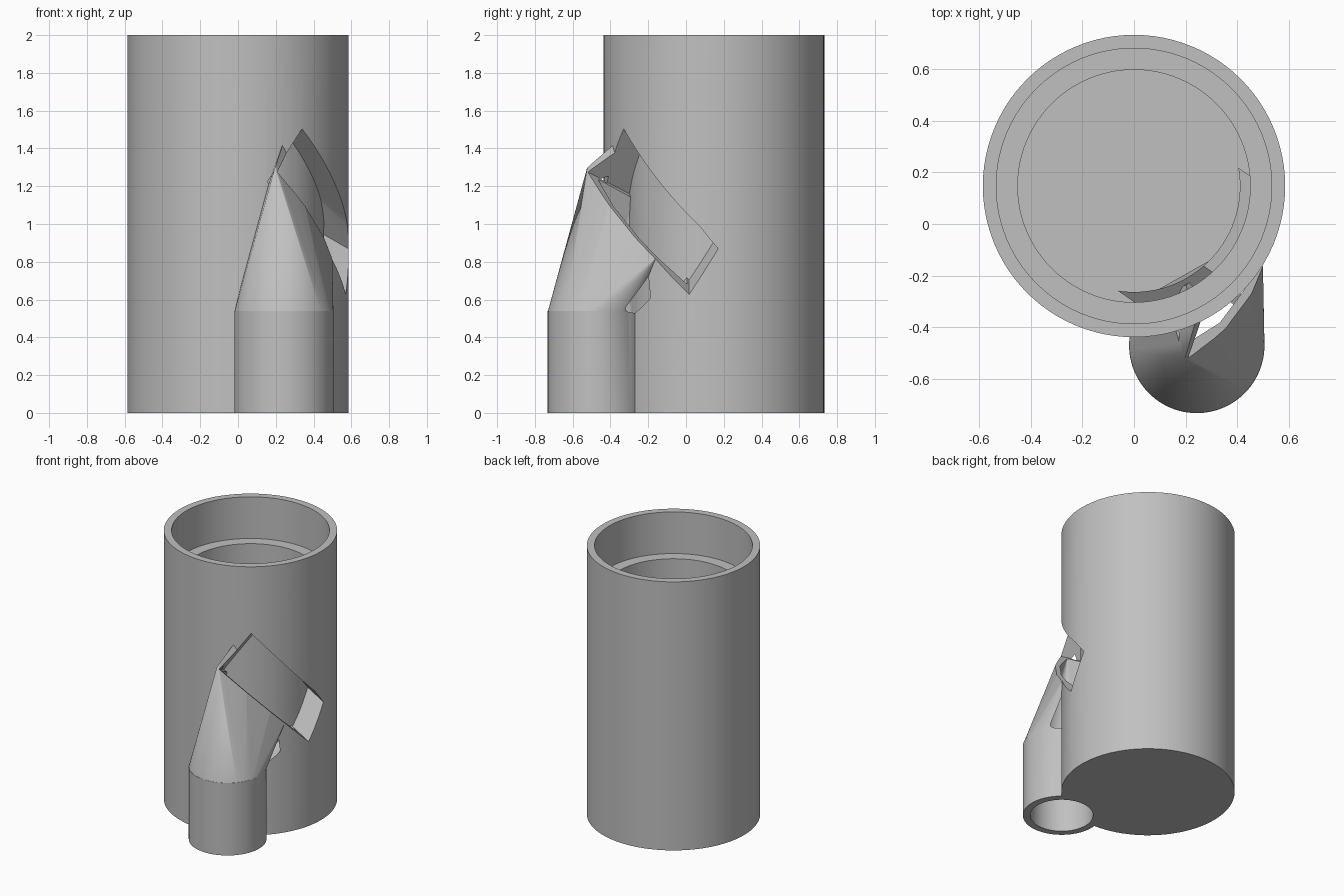
import bpy, bmesh, math
from mathutils import Vector

old = bpy.data.objects.get("Cube")
if old:
    bpy.data.objects.remove(old, do_unlink=True)

grey = bpy.data.materials.new("plain grey")
grey.use_nodes = True
colour = (0.53, 0.53, 0.53, 1)
grey.diffuse_color = colour
grey.node_tree.nodes["Principled BSDF"].inputs["Base Color"].default_value = colour

CENTRE = Vector((0, 0.147, 0))    # axis of the large cylinder
PIPE = Vector((0.243, -0.47, 0))  # axis of the small outlet pipe

# Slanted slot axes: along the slot, across it, and outward
yaw = math.radians(55)
flat = Vector((math.cos(yaw), math.sin(yaw), 0))
up = Vector((0, 0, 1))
along = (flat - up).normalized()
across = (flat + up).normalized()
outward = Vector((math.sin(yaw), -math.cos(yaw), 0))


def slot_point(u, v, n):
    return along * u + across * v + outward * n


def add_object(name, bm):
    bmesh.ops.recalc_face_normals(bm, faces=bm.faces[:])
    mesh = bpy.data.meshes.new(name)
    bm.to_mesh(mesh)
    bm.free()
    mesh.materials.append(grey)
    obj = bpy.data.objects.new(name, mesh)
    bpy.context.collection.objects.link(obj)
    return obj


def circle(centre, r, z, steps=96):
    return [centre + Vector((r * math.cos(t), r * math.sin(t), z))
            for t in (2 * math.pi * i / steps for i in range(steps))]


def lathe(name, centre, profile, closed=False):
    """Solid of stacked rings; capped at both ends unless closed into a loop."""
    bm = bmesh.new()
    rings = [[bm.verts.new(p) for p in circle(centre, r, z)] for r, z in profile]
    pairs = list(zip(rings, rings[1:]))
    if closed:
        pairs.append((rings[-1], rings[0]))
    else:
        bm.faces.new(rings[0])
        bm.faces.new(rings[-1])
    for a, b in pairs:
        for i in range(len(a)):
            j = (i + 1) % len(a)
            bm.faces.new((a[i], a[j], b[j], b[i]))
    return add_object(name, bm)


def hull(name, points):
    bm = bmesh.new()
    for p in points:
        bm.verts.new(p)
    res = bmesh.ops.convex_hull(bm, input=bm.verts[:])
    loose = [v for v in bm.verts if not v.link_faces]
    bmesh.ops.delete(bm, geom=loose, context='VERTS')
    return add_object(name, bm)


def combine(obj, other, operation):
    """Apply a boolean and discard the helper."""
    mod = obj.modifiers.new("cut", 'BOOLEAN')
    mod.operation = operation
    mod.solver = 'EXACT'
    mod.object = other
    graph = bpy.context.evaluated_depsgraph_get()
    graph.update()
    mesh = bpy.data.meshes.new_from_object(obj.evaluated_get(graph))
    obj.modifiers.clear()
    obj.data = mesh
    bpy.data.objects.remove(other, do_unlink=True)


# Large cylinder with stepped recess
body = lathe("container_body", CENTRE, [
    (0.585, 0), (0.585, 2), (0.533, 2), (0.533, 1.69), (0.45, 1.69), (0.45, 0.05)])

# Outlet pipe and its chute, widening up to the slot
pipe = lathe("outlet_pipe", PIPE, [(0.262, 0), (0.262, 0.54)])
chute_edge = [(-1.14, 0.46), (-0.87, 0.52), (-0.63, 0.525), (-0.47, 0.50),
              (-0.5, 0.36), (-0.95, 0.30)]
end_plate = [(-1.14, 0.72, 0.455), (-1.13, 0.89, 0.41), (-1.0, 0.89, 0.3)]
chute = hull("chute", circle(PIPE, 0.262, 0.535)
             + [slot_point(u, 0.69, n) for u, n in chute_edge]
             + [slot_point(*p) for p in end_plate])

# Curved shield behind the slot, inside the container
shield = lathe("slot_shield", CENTRE,
               [(0.41, 0.3), (0.41, 1.65), (0.47, 1.65), (0.47, 0.3)], closed=True)
shield_zone = hull("shield_zone", [slot_point(u, v, n) for u in (-0.97, -0.42)
                                   for v in (0.62, 1.0) for n in (0.05, 0.47)])
combine(shield, shield_zone, 'INTERSECT')

for part in (pipe, chute, shield):
    combine(body, part, 'UNION')

# Slanted slot, narrowing inward, stopped by the curved shield
slot_plan = [(-1.215, 0.6), (-0.06, 0.6), (-0.46, 0.2), (-0.92, 0.2)]
slot = hull("slot_cutter", [slot_point(u, v, n) for u, n in slot_plan
                            for v in (0.685, 1.01 if u < -0.6 else 0.95)])

# Passage from the slot down to the pipe bore
passage_edge = [(-1.07, 0.425), (-0.87, 0.485), (-0.63, 0.49), (-0.48, 0.465),
                (-0.28, 0.395), (-0.34, 0.34), (-0.92, 0.24)]
passage = hull("passage_cutter", circle(PIPE, 0.215, 0.5)
               + [slot_point(u, 0.70, n) for u, n in passage_edge])
for cutter in (slot, passage):
    combine(cutter, lathe("core", CENTRE, [(0.456, -0.5), (0.456, 2.5)]), 'DIFFERENCE')
    combine(body, cutter, 'DIFFERENCE')
combine(body, lathe("bore_cutter", PIPE, [(0.212, -0.1), (0.212, 0.52)]), 'DIFFERENCE')

# Smooth round walls, crisp edges
body.data.materials.clear()
body.data.materials.append(grey)
bpy.ops.object.select_all(action='DESELECT')
body.select_set(True)
bpy.context.view_layer.objects.active = body
bpy.ops.object.shade_smooth_by_angle(angle=math.radians(25))
